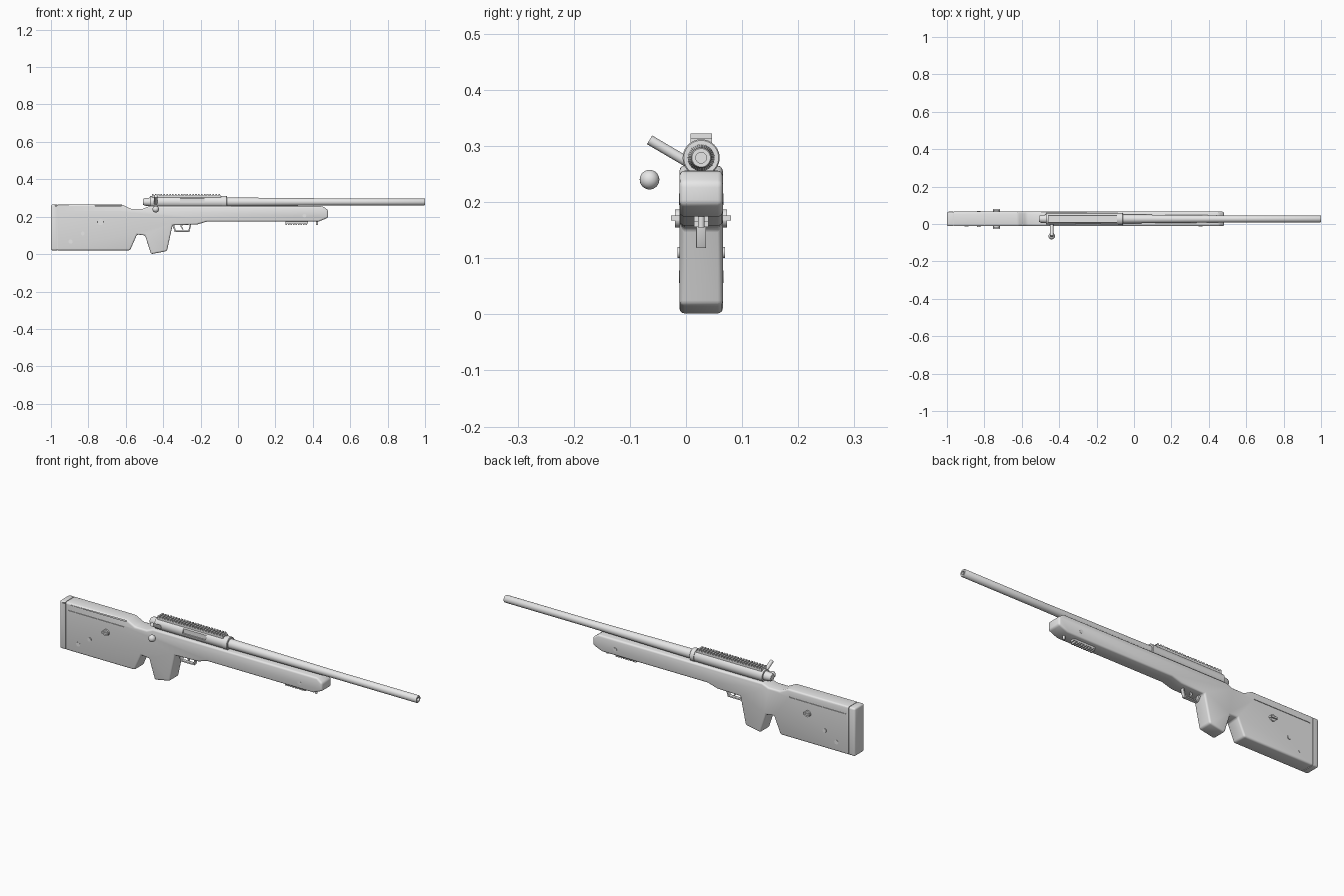
import bpy, bmesh, math
from mathutils import Vector, Matrix

old = bpy.data.objects.get("Cube")
if old:
    bpy.data.objects.remove(old, do_unlink=True)

MID_Y, BORE_Z = 0.027, 0.279     # centre plane and barrel axis
HALF = 0.0385                    # half the stock width

grey = bpy.data.materials.new("plain grey")
grey.use_nodes = True
grey.diffuse_color = (0.8, 0.8, 0.8, 1)
grey.node_tree.nodes["Principled BSDF"].inputs["Base Color"].default_value = (0.8, 0.8, 0.8, 1)


def make(name, bm):
    bmesh.ops.recalc_face_normals(bm, faces=bm.faces)
    mesh = bpy.data.meshes.new(name)
    bm.to_mesh(mesh)
    bm.free()
    mesh.materials.append(grey)
    ob = bpy.data.objects.new(name, mesh)
    bpy.context.collection.objects.link(ob)
    return ob


def add_box(bm, lo, hi):
    lo, hi = Vector(lo), Vector(hi)
    m = Matrix.Translation((lo + hi) / 2) @ Matrix.Diagonal((*(hi - lo), 1))
    bmesh.ops.create_cube(bm, size=1, matrix=m)


def boxes(name, pairs):
    bm = bmesh.new()
    for lo, hi in pairs:
        add_box(bm, lo, hi)
    return make(name, bm)


def rod(name, a, b, radius, sides=24):
    a, b = Vector(a), Vector(b)
    turn = (b - a).to_track_quat('Z', 'Y').to_matrix().to_4x4()
    bm = bmesh.new()
    bmesh.ops.create_cone(bm, cap_ends=True, segments=sides, radius1=radius, radius2=radius,
                          depth=(b - a).length, matrix=Matrix.Translation((a + b) / 2) @ turn)
    return make(name, bm)


def prism(name, outline, half):
    """Side outline (x, z) extruded across the centre plane."""
    bm = bmesh.new()
    face = bm.faces.new([bm.verts.new((x, MID_Y - half, z)) for x, z in outline])
    out = bmesh.ops.extrude_face_region(bm, geom=[face])
    moved = [v for v in out["geom"] if isinstance(v, bmesh.types.BMVert)]
    bmesh.ops.translate(bm, verts=moved, vec=(0, 2 * half, 0))
    return make(name, bm)


def lathe(name, profile, sides=40):
    """Profile (x, radius) spun round the barrel axis."""
    bm = bmesh.new()
    verts = [bm.verts.new((x, MID_Y, BORE_Z + r)) for x, r in profile]
    edges = [bm.edges.new(pair) for pair in zip(verts, verts[1:])]
    bmesh.ops.spin(bm, geom=verts + edges, cent=(0, MID_Y, BORE_Z), axis=(1, 0, 0),
                   angle=math.tau, steps=sides)
    bmesh.ops.remove_doubles(bm, verts=bm.verts, dist=1e-5)
    return make(name, bm)


def bevel(ob, width, segments=3):
    mod = ob.modifiers.new("rounded edges", 'BEVEL')
    mod.width, mod.segments = width, segments
    mod.limit_method, mod.angle_limit = 'ANGLE', math.radians(25)


def cut(ob, lo, hi):
    cutter = boxes("cutter", [(lo, hi)])
    cutter.hide_render = True
    mod = ob.modifiers.new("cut", 'BOOLEAN')
    mod.operation, mod.solver, mod.object = 'DIFFERENCE', 'EXACT', cutter
    cutters.append(cutter)


cutters = []

# Stock: butt, thumb notch, grip and forend in one outline
stock = prism("stock", [
    (-1, 0.02), (-1, 0.265), (-0.62, 0.265), (-0.575, 0.242), (-0.51, 0.242), (-0.475, 0.256),
    (0.453, 0.256), (0.482, 0.235), (0.482, 0.195), (0.432, 0.174), (-0.166, 0.174),
    (-0.22, 0.158), (-0.35, 0.155), (-0.38, 0.016), (-0.465, 0), (-0.497, 0.1),
    (-0.54, 0.105), (-0.577, 0.02)], HALF)
bevel(stock, 0.009)

# Butt pad seam and cheek grooves
near, far = MID_Y - HALF, MID_Y + HALF
for face in (near, far):
    cut(stock, (-0.967, face - 0.003, 0), (-0.964, face + 0.003, 0.3))
    cut(stock, (-0.95, face - 0.003, 0.225), (-0.63, face + 0.003, 0.229))
for z in (0.265, 0.02):
    cut(stock, (-0.967, near - 0.01, z - 0.003), (-0.964, far + 0.01, z + 0.003))

# Receiver with ejection port
receiver = lathe("receiver", [(-0.47, 0), (-0.47, 0.031), (-0.085, 0.031), (-0.085, 0.033),
                              (-0.062, 0.033), (-0.06, 0.031), (-0.06, 0)])
cut(receiver, (-0.31, MID_Y - 0.05, 0.276), (-0.18, MID_Y - 0.024, 0.299))
lathe("bolt_shroud", [(-0.508, 0), (-0.508, 0.015), (-0.5, 0.02), (-0.47, 0.023), (-0.46, 0)])

# Barrel with open muzzle
lathe("barrel", [(-0.07, 0), (-0.07, 0.024), (0.2, 0.0215), (0.54, 0.0185), (0.997, 0.0185),
                 (1, 0.0165), (1, 0.0095), (0.95, 0.0095), (0.95, 0)])

# Bolt handle and knob
rod("bolt_handle", (-0.44, 0.01, 0.267), (-0.44, -0.065, 0.311), 0.009)
bm = bmesh.new()
bmesh.ops.create_uvsphere(bm, u_segments=24, v_segments=16, radius=0.0175,
                          matrix=Matrix.Translation((-0.44, -0.065, 0.24)))
make("bolt_knob", bm)


def toothed_rail(name, x0, x1, half, root, middle, tip, count):
    pitch = (x1 - x0) / count
    parts = [((x0, MID_Y - half, min(root, middle)), (x1, MID_Y + half, max(root, middle)))]
    for i in range(count):
        x = x0 + i * pitch
        parts.append(((x, MID_Y - half, min(middle, tip)),
                      (x + pitch * 0.55, MID_Y + half, max(middle, tip))))
    return boxes(name, parts)


# Accessory rails above the receiver and under the forend
toothed_rail("top_rail", -0.46, -0.09, 0.019, 0.3, 0.314, 0.322, 24)
toothed_rail("forend_rail", 0.255, 0.375, 0.013, 0.178, 0.165, 0.156, 9)
rod("forend_stud", (0.423, MID_Y, 0.18), (0.423, MID_Y, 0.155), 0.006)

# Trigger and guard
guard = prism("trigger_guard", [
    (-0.355, 0.165), (-0.338, 0.118), (-0.26, 0.118), (-0.247, 0.17),
    (-0.254, 0.17), (-0.266, 0.125), (-0.332, 0.125), (-0.344, 0.165)], 0.009)
bevel(guard, 0.0015, 2)
prism("trigger", [(-0.306, 0.165), (-0.308, 0.147), (-0.296, 0.13), (-0.291, 0.132),
                  (-0.299, 0.148), (-0.294, 0.165)], 0.004)

# Side fittings, the same on both sides
for side, label in ((-1, "right"), (1, "left")):
    face = MID_Y + side * HALF
    for part, x, z, radius, height in (
            ("sling_socket", -0.735, 0.171, 0.016, 0.008), ("butt_stud", -0.83, 0.11, 0.01, 0.004),
            ("butt_screw", -0.895, 0.067, 0.011, 0.001), ("forend_screw", 0.355, 0.205, 0.01, 0.001)):
        rod(f"{label}_{part}", (x, face - side * 0.01, z), (x, face + side * height, z), radius)
    ends = sorted((face, face + side * 0.015))
    boxes(f"{label}_sling_bar", [((-0.753, ends[0], 0.167), (-0.717, ends[1], 0.176))])

# Bake the modifiers, shade, and drop the cutters
parts = [o for o in bpy.context.collection.objects if o.type == 'MESH'
         and o not in cutters and grey.name in o.data.materials]
bpy.ops.object.select_all(action='DESELECT')
for ob in parts:
    ob.select_set(True)
bpy.context.view_layer.objects.active = stock
bpy.ops.object.convert(target='MESH')
bpy.ops.object.shade_smooth_by_angle(angle=math.radians(35))
for cutter in cutters:
    bpy.data.objects.remove(cutter, do_unlink=True)
